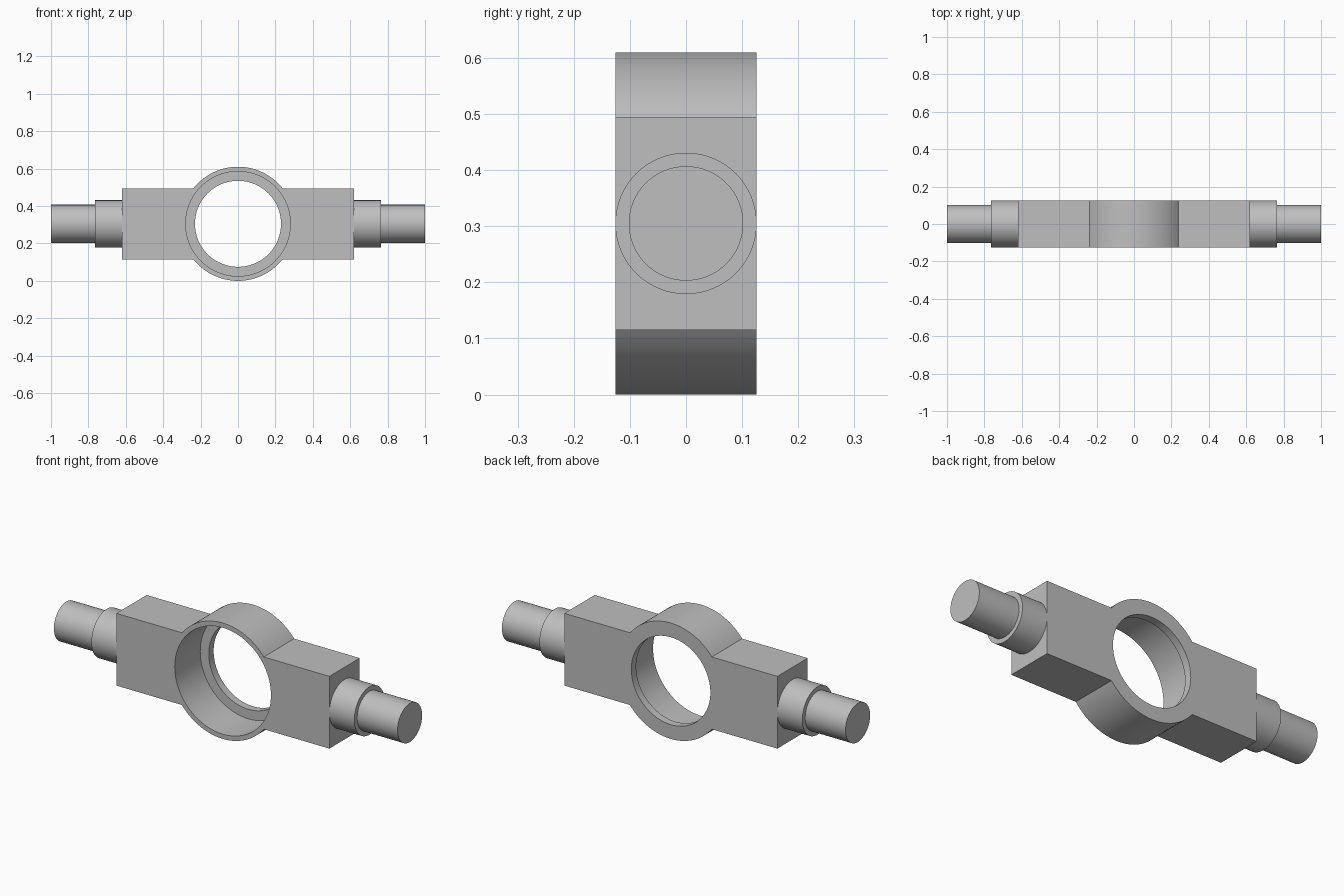
import bpy, bmesh
from math import pi, sin, cos, atan2, asin

if "Cube" in bpy.data.objects:
    bpy.data.objects.remove(bpy.data.objects["Cube"])

CZ = 0.305                      # height of the shared centre axis
RING, BORE, LIP = 0.305, 0.28, 0.23
ARM_X, ARM_Z, HALF_Y = 0.62, 0.19, 0.126
LIP_Y = 0.086                   # where the counterbore meets the rear lip

steel = bpy.data.materials.new("light grey steel")
steel.use_nodes = True
steel.diffuse_color = (0.52, 0.52, 0.52, 1)
steel.node_tree.nodes["Principled BSDF"].inputs["Base Color"].default_value = (0.52, 0.52, 0.52, 1)


def finish(name, bm):
    bmesh.ops.recalc_face_normals(bm, faces=bm.faces)
    mesh = bpy.data.meshes.new(name)
    bm.to_mesh(mesh)
    bm.free()
    mesh.materials.append(steel)
    ob = bpy.data.objects.new(name, mesh)
    bpy.context.collection.objects.link(ob)
    bpy.ops.object.select_all(action='DESELECT')
    ob.select_set(True)
    bpy.context.view_layer.objects.active = ob
    bpy.ops.object.shade_smooth_by_angle(angle=pi / 6)
    return ob


def bridge(bm, a, b):
    for i in range(len(a)):
        j = (i + 1) % len(a)
        bm.faces.new((a[i], a[j], b[j], b[i]))


# Body: ring merged with two square arms, with a stepped bore
def outline(t):
    return max(RING, min(ARM_X / max(abs(cos(t)), 1e-6), ARM_Z / max(abs(sin(t)), 1e-6)))


corners = [atan2(ARM_Z, ARM_X), asin(ARM_Z / RING)]
keys = [s * a + k for a in corners for s, k in ((1, 0), (-1, pi), (1, pi), (-1, 2 * pi))]
steps = [2 * pi * i / 96 for i in range(96)]
angles = sorted(keys + [t for t in steps if all(abs(t - k) > 0.015 for k in keys)])

bm = bmesh.new()
section = [(outline, -HALF_Y), (lambda t: BORE, -HALF_Y), (lambda t: BORE, LIP_Y),
           (lambda t: LIP, LIP_Y), (lambda t: LIP, HALF_Y), (outline, HALF_Y)]
loops = [[bm.verts.new((r(t) * cos(t), y, CZ + r(t) * sin(t))) for t in angles]
         for r, y in section]
for i, loop in enumerate(loops):
    bridge(bm, loop, loops[(i + 1) % len(loops)])
finish("ring_body", bm)

# Stepped round trunnions on both ends
for side, name in ((1, "left"), (-1, "right")):
    bm = bmesh.new()
    profile = [(ARM_X, 0.126), (0.765, 0.126), (0.765, 0.102), (1.0, 0.102)]
    loops = [[bm.verts.new((side * x, r * cos(t), CZ + r * sin(t))) for t in
              (2 * pi * i / 64 for i in range(64))] for x, r in profile]
    for a, b in zip(loops, loops[1:]):
        bridge(bm, a, b)
    bm.faces.new(loops[0])
    bm.faces.new(loops[-1])
    finish(name + "_trunnion", bm)
